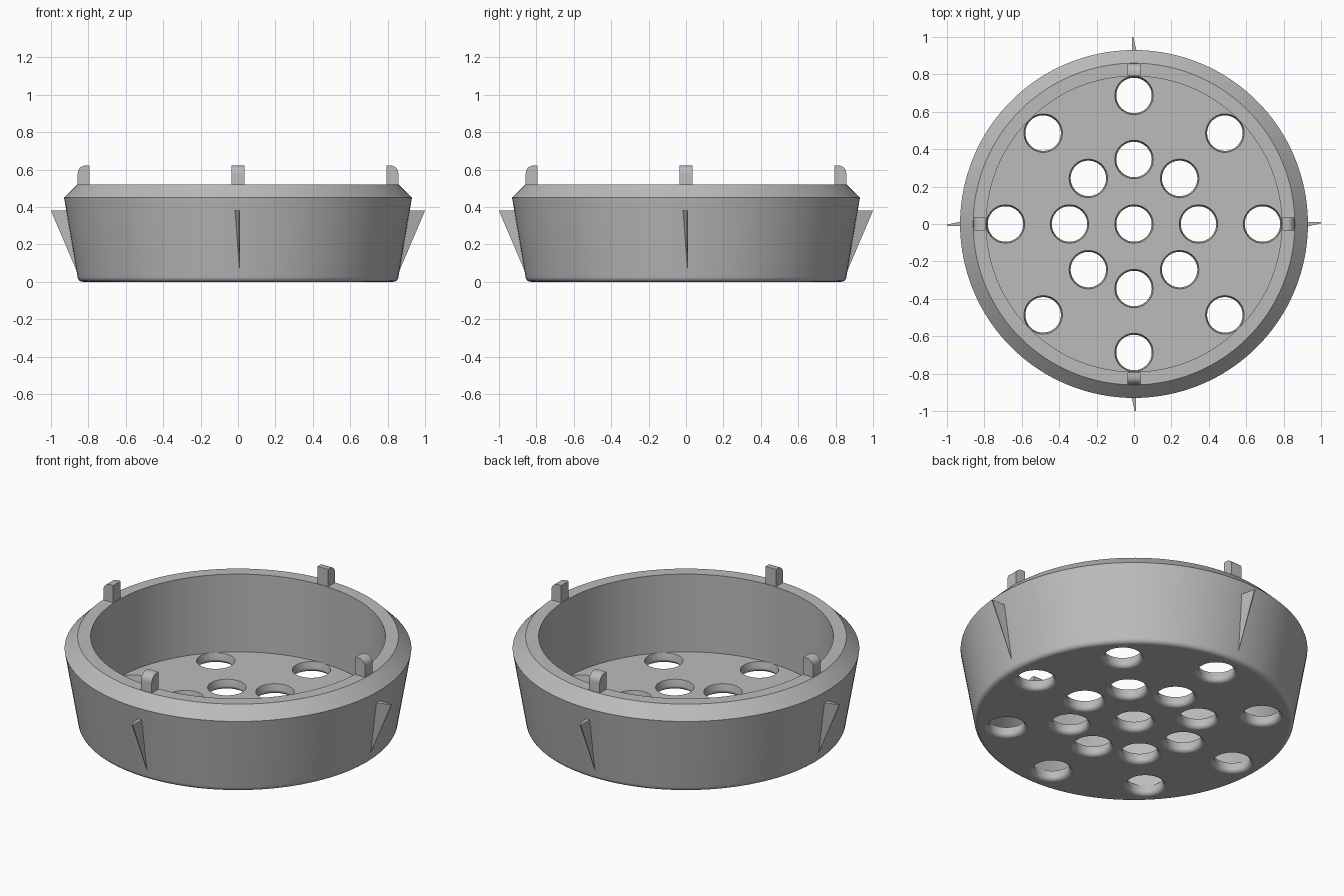
import bpy, bmesh
from math import pi, sin, cos, radians
from mathutils import Matrix, Vector

if "Cube" in bpy.data.objects:
    bpy.data.objects.remove(bpy.data.objects["Cube"], do_unlink=True)

grey = bpy.data.materials.new("plain grey")
grey.use_nodes = True
COLOUR = (0.5, 0.5, 0.5, 1)
grey.diffuse_color = COLOUR
grey.node_tree.nodes["Principled BSDF"].inputs["Base Color"].default_value = COLOUR


def make_object(name, bm):
    bmesh.ops.recalc_face_normals(bm, faces=bm.faces)
    mesh = bpy.data.meshes.new(name)
    bm.to_mesh(mesh)
    bm.free()
    mesh.materials.append(grey)
    obj = bpy.data.objects.new(name, mesh)
    bpy.context.collection.objects.link(obj)
    return obj


def smooth(obj, degrees):
    bpy.ops.object.select_all(action='DESELECT')
    obj.select_set(True)
    bpy.context.view_layer.objects.active = obj
    bpy.ops.object.shade_smooth_by_angle(angle=radians(degrees))


def arc(cx, cz, r, start, end, steps):
    """Points along a circular arc, angles in degrees."""
    angles = [radians(start + (end - start) * i / steps) for i in range(steps + 1)]
    return [(cx + r * cos(a), cz + r * sin(a)) for a in angles]


def lathe(bm, profile, segments, centre=(0, 0)):
    """Closed solid turned about z; the profile runs pole to pole as (r, z)."""
    rings = []
    for r, z in profile:
        if r == 0:
            rings.append([bm.verts.new((*centre, z))] * segments)
        else:
            rings.append([bm.verts.new((centre[0] + r * cos(2 * pi * i / segments),
                                        centre[1] + r * sin(2 * pi * i / segments), z))
                          for i in range(segments)])
    for a, b in zip(rings, rings[1:]):
        if a[0] is a[1]:
            bm.faces.new(b)
        elif b[0] is b[1]:
            bm.faces.new(a)
        else:
            for i in range(segments):
                j = (i + 1) % segments
                bm.faces.new((a[i], a[j], b[j], b[i]))
    for v in [v for v in bm.verts if not v.link_faces]:
        bm.verts.remove(v)


def prism(bm, outline, axis_offset):
    """Extrude a flat outline of 3D points along an offset."""
    near = [bm.verts.new(p) for p in outline]
    far = [bm.verts.new(Vector(p) + Vector(axis_offset)) for p in outline]
    bm.faces.new(near)
    bm.faces.new(far)
    for i in range(len(near)):
        j = (i + 1) % len(near)
        bm.faces.new((near[i], near[j], far[j], far[i]))


# Bowl: rounded foot, flared wall, chamfered rim, straight inside wall
FLOOR = 0.06
bm = bmesh.new()
lathe(bm, [(0, 0)] + arc(0.83, 0.028, 0.028, -90, 0, 5)
      + [(0.93, 0.45), (0.86, 0.52), (0.79, 0.52), (0.79, FLOOR), (0, FLOOR)], 128)
bowl = make_object("bowl", bm)

# Drain holes: one in the middle and two rings of eight, flared underneath
hole_profile = [(0, -0.02), (0.12, -0.02), (0.12, 0)] \
    + arc(0.12, 0.025, 0.025, 270, 180, 4)[1:] \
    + [(0.103, FLOOR), (0.103, 0.1), (0, 0.1)]
bm = bmesh.new()
lathe(bm, hole_profile, 40)
for ring in (0.345, 0.687):
    for k in range(8):
        lathe(bm, hole_profile, 40, (ring * cos(k * pi / 4), ring * sin(k * pi / 4)))
cutter = make_object("hole_cutter", bm)
cutter.hide_render = True
cut = bowl.modifiers.new("drain holes", 'BOOLEAN')
cut.operation = 'DIFFERENCE'
cut.solver = 'EXACT'
cut.object = cutter
bpy.context.view_layer.objects.active = bowl
bpy.ops.object.modifier_apply(modifier=cut.name)
bpy.data.objects.remove(cutter, do_unlink=True)
smooth(bowl, 30)
weighted = bowl.modifiers.new("weighted normals", 'WEIGHTED_NORMAL')
weighted.keep_sharp = True

# Rim tabs and side fins, one of each per quarter turn
for side, turn in (("front", 0), ("left", 1), ("back", 2), ("right", 3)):
    spin = Matrix.Rotation(turn * pi / 2, 4, 'Z')

    # Tab with a rounded outer top corner
    bm = bmesh.new()
    corner = arc(0.815, 0.58, 0.042, 0, 90, 6)
    outline = [(0.793, 0.5), (0.857, 0.5)] + corner + [(0.793, 0.622)]
    prism(bm, [(-0.035, -r, z) for r, z in outline], (0.07, 0, 0))
    bm.transform(spin)
    smooth(make_object(side + "_tab", bm), 30)

    # Fin: a thin wedge tapering down to the wall
    bm = bmesh.new()
    corners = [(-0.02, -0.9, 0.38), (0.012, -0.9, 0.38), (0.012, -1, 0.38),
               (0.004, -1, 0.38), (0.008, -0.855, 0.04)]
    bmesh.ops.convex_hull(bm, input=[bm.verts.new(p) for p in corners])
    bm.transform(spin)
    make_object(side + "_fin", bm)
